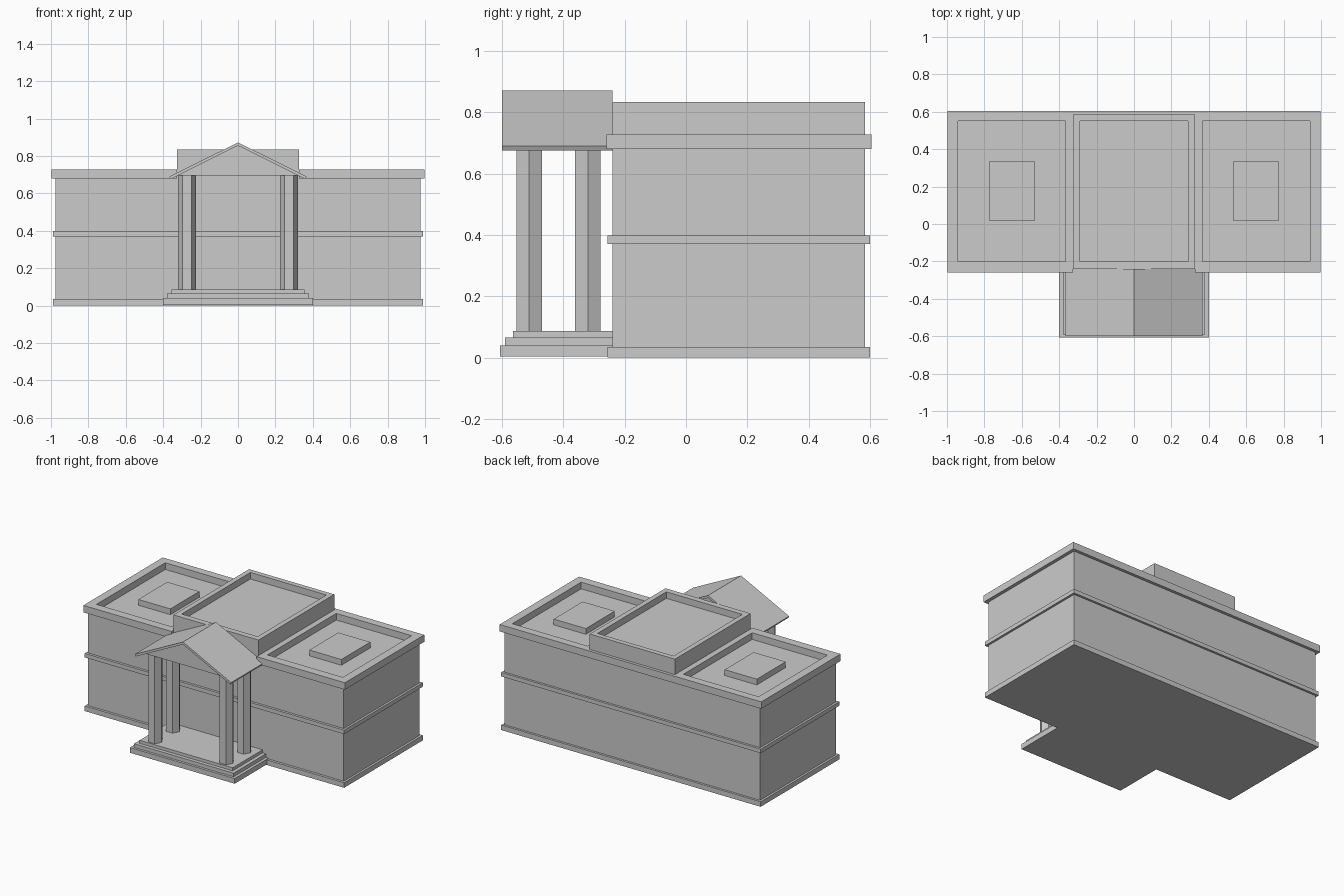
import bpy
import math

if "Cube" in bpy.data.objects:
    bpy.data.objects.remove(bpy.data.objects["Cube"])


def make(name, verts, faces):
    mesh = bpy.data.meshes.new(name)
    mesh.from_pydata(verts, [], faces)
    mesh.update()
    obj = bpy.data.objects.new(name, mesh)
    bpy.context.collection.objects.link(obj)
    return obj


def loft(name, loops):
    """Join equal-length closed loops (counter-clockwise) and cap both ends."""
    n = len(loops[0])
    faces = [tuple(reversed(range(n)))]
    for k in range(len(loops) - 1):
        for i in range(n):
            j = (i + 1) % n
            faces.append((k * n + i, k * n + j, (k + 1) * n + j, (k + 1) * n + i))
    faces.append(tuple(range((len(loops) - 1) * n, len(loops) * n)))
    return make(name, [v for loop in loops for v in loop], faces)


def rect(x0, x1, y0, y1, z):
    return [(x0, y0, z), (x1, y0, z), (x1, y1, z), (x0, y1, z)]


def box(name, x0, x1, y0, y1, z0, z1):
    return loft(name, [rect(x0, x1, y0, y1, z0), rect(x0, x1, y0, y1, z1)])


def tray(name, outer, inner, z0, z1, floor):
    """Block with a sunken top surrounded by a parapet."""
    return loft(name, [rect(*outer, z0), rect(*outer, z1),
                       rect(*inner, z1), rect(*inner, floor)])


def prism_y(name, profile, y0, y1):
    """Extrude an x-z profile (counter-clockwise seen from the front) back along y."""
    return loft(name, [[(x, y1, z) for x, z in profile],
                       [(x, y0, z) for x, z in profile]])


# Main walls and horizontal bands
box("main_walls", -0.975, 0.975, -0.24, 0.585, 0.0, 0.68)
box("base_band", -0.99, 0.99, -0.257, 0.60, 0.0, 0.035)
box("middle_band", -0.99, 0.99, -0.257, 0.60, 0.37, 0.398)

# Wing roofs with parapets and raised roof hatches
for side, s in (("left", -1), ("right", 1)):
    def span(a, b):
        return sorted((s * a, s * b))
    tray(side + "_wing_parapet", (*span(0.325, 0.998), -0.26, 0.605),
         (*span(0.365, 0.94), -0.20, 0.55), 0.68, 0.728, 0.682)
    box(side + "_roof_hatch", *span(0.53, 0.775), 0.02, 0.335, 0.681, 0.722)

# Raised centre roof and the cornice strip behind it
tray("centre_roof_block", (-0.325, 0.325, -0.24, 0.585),
     (-0.29, 0.29, -0.20, 0.55), 0.68, 0.835, 0.79)
box("rear_cornice", -0.325, 0.325, 0.585, 0.605, 0.68, 0.728)

# Portico steps
for i, (hx, front, z0, z1) in enumerate(((0.40, -0.607, 0.004, 0.04),
                                         (0.38, -0.59, 0.04, 0.065),
                                         (0.355, -0.565, 0.065, 0.086))):
    box(f"portico_step_{i + 1}", -hx, hx, front, -0.24, z0, z1)

# Six-sided columns
for x in (-0.272, 0.272):
    for y in (-0.512, -0.32):
        loft("column", [[(x + 0.048 * math.cos(i * math.pi / 3),
                          y + 0.048 * math.sin(i * math.pi / 3), z)
                         for i in range(6)] for z in (0.086, 0.697)])

# Gable roof slabs and the pediment panel beneath
prism_y("gable_roof", [(-0.367, 0.69), (-0.36, 0.676), (0, 0.855),
                       (0.36, 0.676), (0.367, 0.69), (0, 0.872)], -0.60, -0.24)
prism_y("pediment", [(-0.322, 0.695), (0.322, 0.695), (0, 0.856)], -0.565, -0.275)
